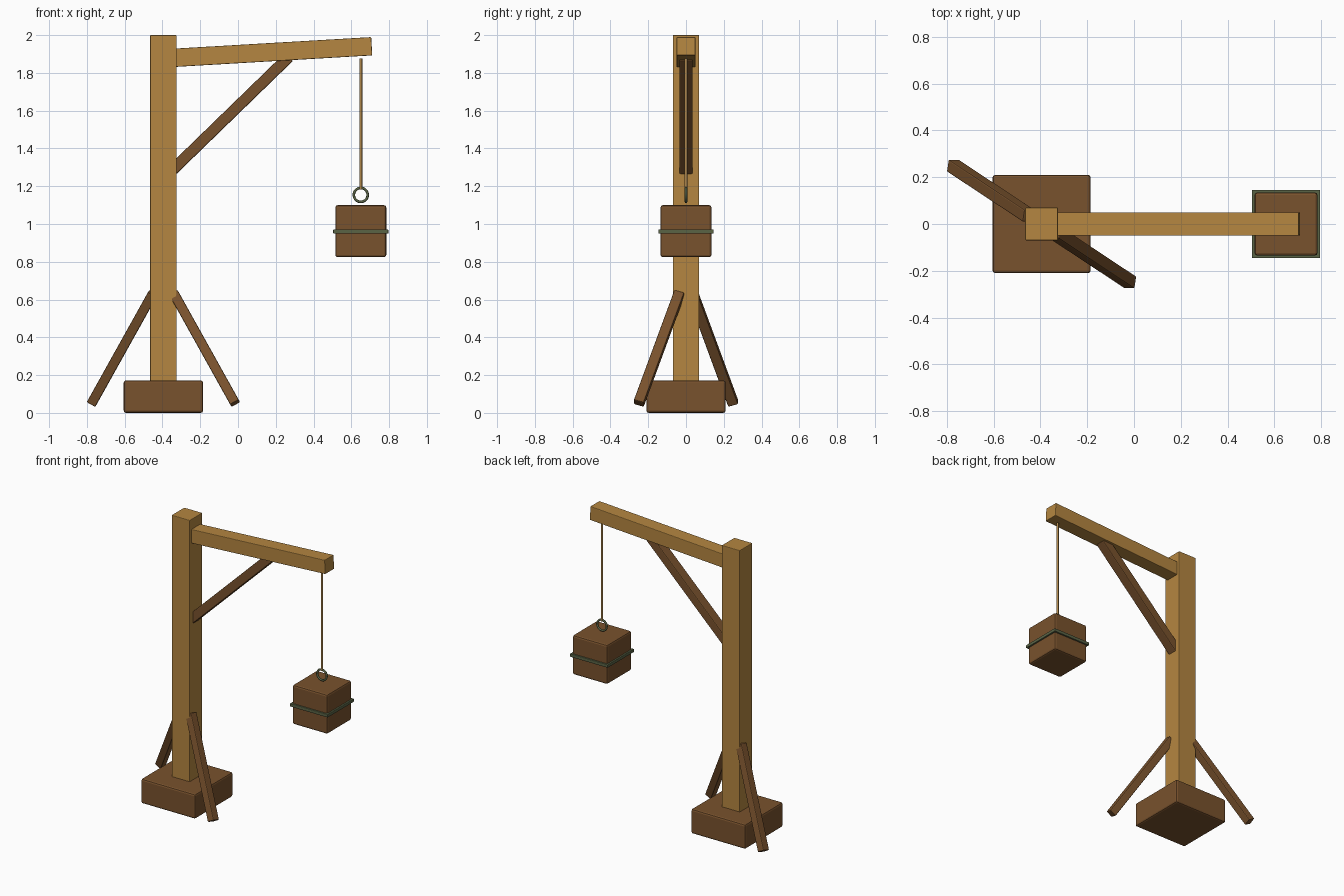
import bpy
import bmesh
import math
from mathutils import Matrix, Vector

default = bpy.data.objects.get("Cube")
if default:
    bpy.data.objects.remove(default, do_unlink=True)


def material(name, rgb):
    mat = bpy.data.materials.new(name)
    mat.use_nodes = True
    mat.diffuse_color = (*rgb, 1)
    mat.node_tree.nodes["Principled BSDF"].inputs["Base Color"].default_value = (*rgb, 1)
    return mat


TAN = material("tan timber", (0.46, 0.24, 0.052))
BROWN = material("brown timber", (0.19, 0.084, 0.026))
ROPE = material("rope", (0.42, 0.24, 0.07))
METAL = material("weathered metal", (0.10, 0.125, 0.06))


def finish(obj, name, mat, bevel=0):
    obj.name = obj.data.name = name
    obj.data.materials.append(mat)
    if bevel:
        mod = obj.modifiers.new("Bevel", "BEVEL")
        mod.width = bevel
        mod.segments = 2
    return obj


def box(name, center, size, mat, bevel=0.006, rotation=None):
    bm = bmesh.new()
    bmesh.ops.create_cube(bm, size=1)
    bmesh.ops.scale(bm, vec=size, verts=bm.verts)
    mesh = bpy.data.meshes.new(name)
    bm.to_mesh(mesh)
    bm.free()
    obj = bpy.data.objects.new(name, mesh)
    bpy.context.collection.objects.link(obj)
    obj.matrix_world = Matrix.Translation(center) @ (rotation or Matrix()).to_4x4()
    return finish(obj, name, mat, bevel)


def timber(name, start, end, thick, width, mat, bevel=0.006):
    """Square-cut timber between two points, its width kept along y."""
    start, end = Vector(start), Vector(end)
    z = (end - start).normalized()
    x = Vector((0, 1, 0)).cross(z).normalized()
    rotation = Matrix((x, z.cross(x), z)).transposed()
    return box(name, (start + end) / 2, (thick, width, (end - start).length),
               mat, bevel, rotation)


POST_X = -0.395
LOAD_X = 0.65

# Base and upright
box("base_block", (POST_X, 0, 0.086), (0.42, 0.42, 0.172), BROWN, 0.012)
box("post", (POST_X, 0, 1.01), (0.14, 0.14, 1.98), TAN, 0.004)

# Arm and its diagonal brace
timber("arm", (-0.37, 0, 1.878), (0.708, 0, 1.941), 0.097, 0.1, TAN, 0.004)
timber("arm_brace", (-0.355, 0, 1.278), (0.27, 0, 1.885), 0.06, 0.07, BROWN)

# Two ground struts on opposite corners of the post
for side, label in ((1, "front_strut"), (-1, "back_strut")):
    timber(label, (POST_X + side * 0.38, side * -0.25, 0.05),
           (POST_X + side * 0.055, side * -0.035, 0.633), 0.052, 0.055, BROWN)

# Hanging rope and ring
bpy.ops.mesh.primitive_cylinder_add(vertices=8, radius=0.008, depth=0.695,
                                    location=(LOAD_X, 0, 1.53))
finish(bpy.context.object, "hanging_rope", ROPE)
bpy.ops.object.shade_smooth_by_angle(angle=math.radians(50))
bpy.ops.mesh.primitive_torus_add(major_segments=20, minor_segments=8,
                                 major_radius=0.037, minor_radius=0.007,
                                 location=(LOAD_X, 0, 1.154),
                                 rotation=(math.pi / 2, 0, 0))
finish(bpy.context.object, "hanging_ring", METAL)
bpy.ops.object.shade_smooth_by_angle(angle=math.radians(50))

# Weight block with its metal band
box("weight_block", (LOAD_X, 0, 0.962), (0.27, 0.27, 0.275), BROWN, 0.012)
box("weight_band", (LOAD_X, 0, 0.96), (0.292, 0.292, 0.022), METAL, 0.003)
